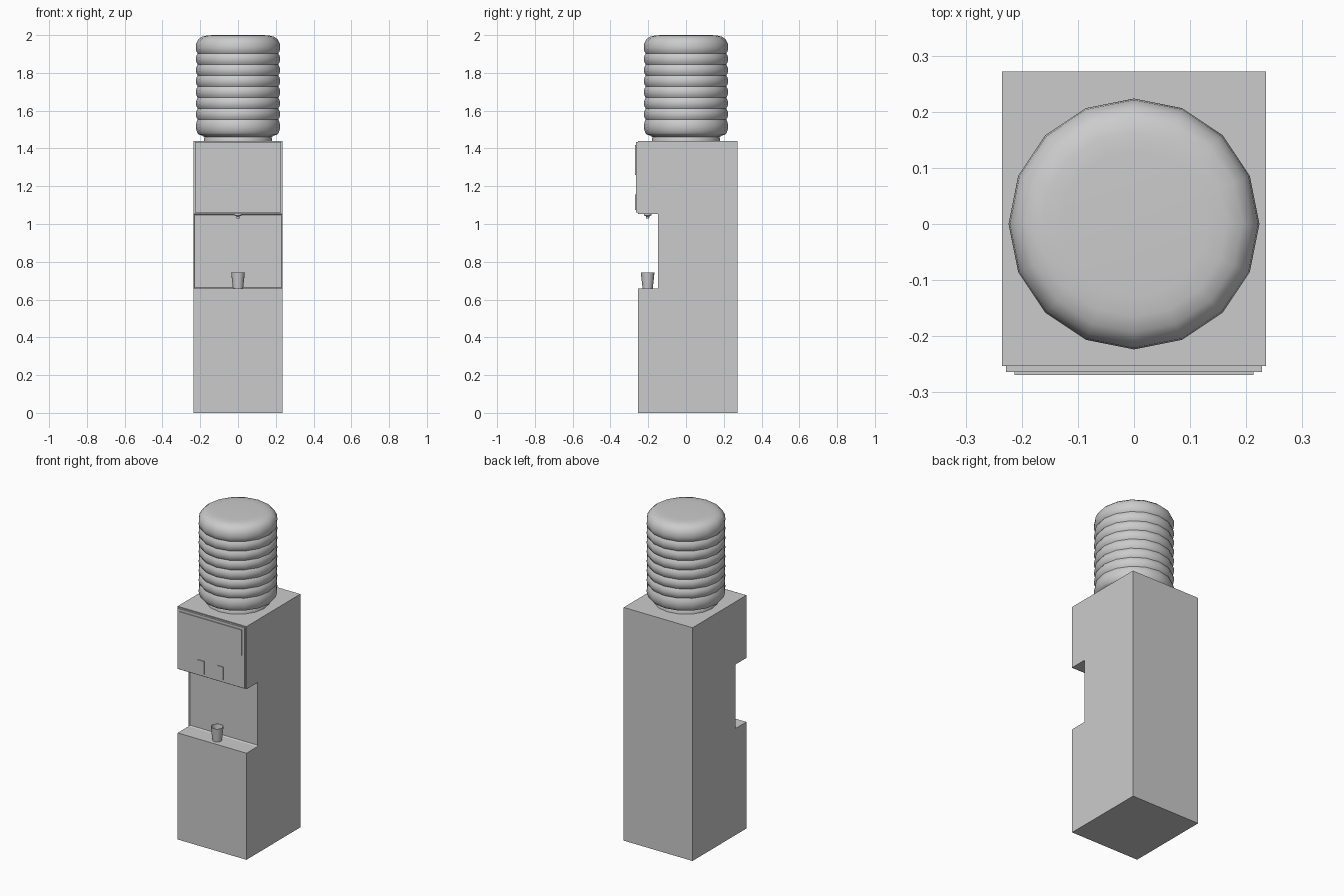
import bpy, bmesh, math

if "Cube" in bpy.data.objects:
    bpy.data.objects.remove(bpy.data.objects["Cube"])


def finish(name, bm, smooth=False):
    bmesh.ops.recalc_face_normals(bm, faces=bm.faces)
    me = bpy.data.meshes.new(name)
    bm.to_mesh(me)
    bm.free()
    ob = bpy.data.objects.new(name, me)
    bpy.context.collection.objects.link(ob)
    if smooth:
        bpy.ops.object.select_all(action='DESELECT')
        ob.select_set(True)
        bpy.context.view_layer.objects.active = ob
        bpy.ops.object.shade_smooth_by_angle(angle=math.radians(40))
    return ob


def box(name, x0, x1, y0, y1, z0, z1):
    bm = bmesh.new()
    bmesh.ops.create_cube(bm, size=1)
    for v in bm.verts:
        v.co.x = x0 + (v.co.x + .5) * (x1 - x0)
        v.co.y = y0 + (v.co.y + .5) * (y1 - y0)
        v.co.z = z0 + (v.co.z + .5) * (z1 - z0)
    return finish(name, bm)


def lathe(name, profile, sides, x=0, y=0):
    """Revolve (radius, z) points about a vertical axis and cap both ends."""
    bm = bmesh.new()
    rings = [[bm.verts.new((x + r * math.cos(2 * math.pi * i / sides),
                            y + r * math.sin(2 * math.pi * i / sides), z))
              for i in range(sides)] for r, z in profile]
    for a, b in zip(rings, rings[1:]):
        for i in range(sides):
            j = (i + 1) % sides
            bm.faces.new((a[i], a[j], b[j], b[i]))
    bm.faces.new(rings[0])
    bm.faces.new(rings[-1])
    return finish(name, bm, True)


# Cabinet: side profile extruded across x, with an inset back wall in the niche
W = 0.235
side = [(-.253, 0), (.272, 0), (.272, 1.44), (-.253, 1.44),
        (-.253, 1.053), (-.147, 1.053), (-.147, .658), (-.253, .658)]
bm = bmesh.new()
face = bm.faces.new([bm.verts.new((-W, y, z)) for y, z in side])
ext = bmesh.ops.extrude_face_region(bm, geom=[face])
bmesh.ops.translate(bm, vec=(2 * W, 0, 0),
                    verts=[g for g in ext['geom'] if isinstance(g, bmesh.types.BMVert)])
bmesh.ops.recalc_face_normals(bm, faces=bm.faces)
wall = [f for f in bm.faces if all(abs(v.co.y + .147) < 1e-4 for v in f.verts)]
bmesh.ops.inset_region(bm, faces=wall, thickness=.007, depth=-.008)
finish("cabinet", bm)

# Front panel, raised display plate and the two tap buttons
box("front_panel", -.228, .228, -.264, -.25, 1.06, 1.434)
box("display_plate", -.213, .213, -.269, -.26, 1.26, 1.418)
for label, s in (("left", -1), ("right", 1)):
    box(label + "_tap_button", s * .066 - .021, s * .066 + .021,
        -.269, -.26, 1.075, 1.155)

# Spout and open cup
lathe("spout", [(.02, 1.056), (.02, 1.045), (.009, 1.041), (.008, 1.03)], 16, 0, -.203)
lathe("cup", [(.027, .658), (.036, .742), (.033, .742), (.025, .664)], 16, 0, -.203)

# Ribbed bottle
profile = [(.18, 1.43), (.18, 1.452), (.176, 1.46), (.19, 1.468), (.208, 1.474), (.213, 1.48)]
grooves = [1.48, 1.553, 1.611, 1.669, 1.728, 1.786, 1.844, 1.903]
for a, b in zip(grooves, grooves[1:]):
    h = b - a
    profile += [(.220, a + .2 * h), (.2235, a + .5 * h), (.220, a + .8 * h), (.213, b)]
profile += [(.220, 1.914), (.2235, 1.932), (.221, 1.955), (.211, 1.976),
            (.193, 1.991), (.165, 1.998), (.13, 2.0)]
lathe("bottle", profile, 16)
